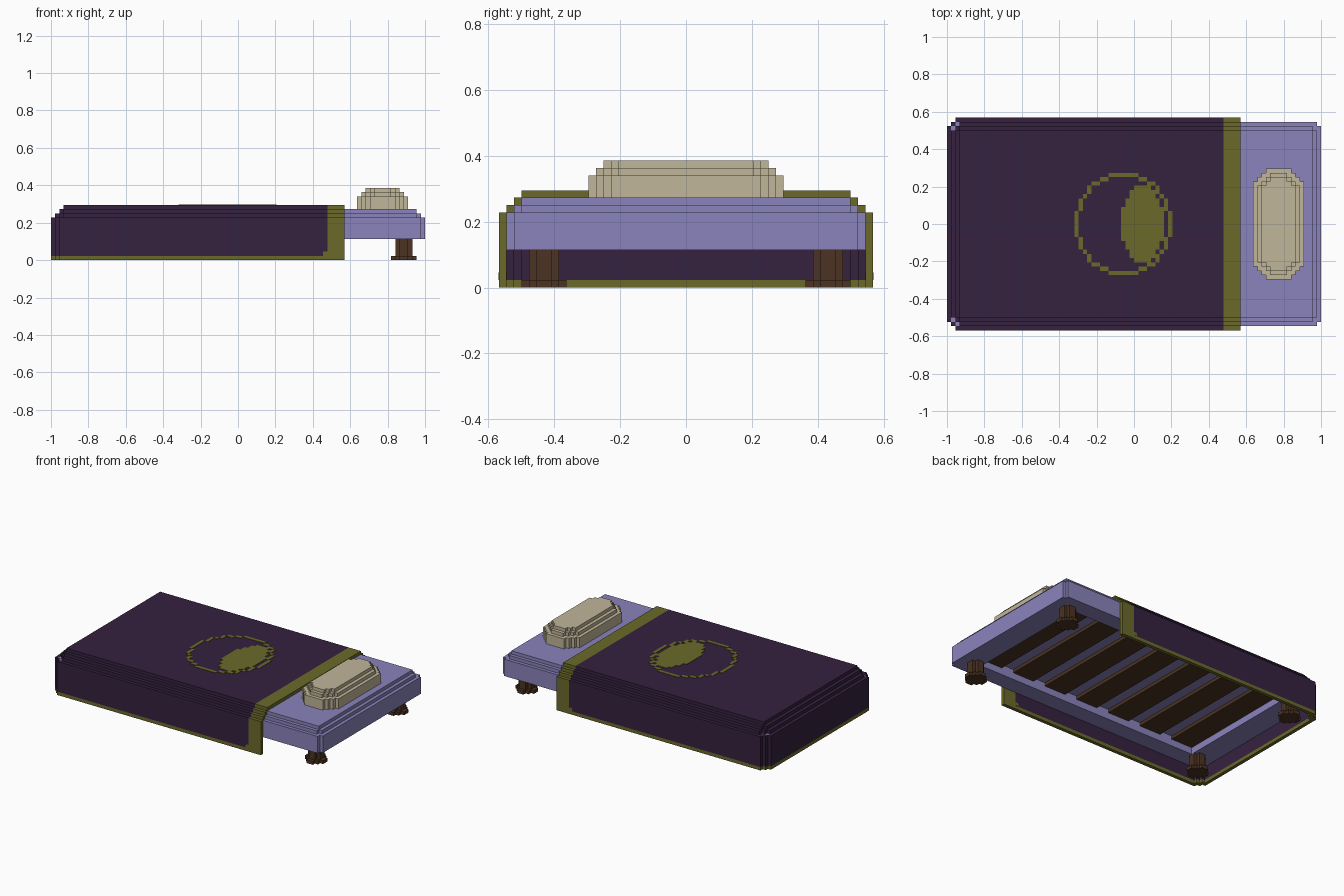
import bpy, bmesh

if "Cube" in bpy.data.objects:
    bpy.data.objects.remove(bpy.data.objects["Cube"])

V = 2 / 88  # block size; all part sizes below are counted in blocks


def material(name, rgb):
    lin = [((c / 255 + 0.055) / 1.055) ** 2.4 for c in rgb] + [1.0]
    m = bpy.data.materials.new(name)
    m.use_nodes = True
    m.diffuse_color = lin
    m.node_tree.nodes["Principled BSDF"].inputs["Base Color"].default_value = lin
    return m


PURPLE = material("dark_purple", (53, 33, 63))
OLIVE = material("olive", (107, 105, 42))
LILAC = material("lilac", (138, 131, 187))
CREAM = material("cream", (192, 182, 153))
BROWN = material("brown", (76, 51, 34))


# --- outlines with stair-stepped corners -------------------------------
def stairs(n):
    pts = []
    for i in range(n + 1):
        pts.append((i, n - i))
        if i < n:
            pts.append((i + 1, n - i))
    return pts


def left_end(x, h, n):
    q = stairs(n)
    return [(x + a, h - b) for a, b in reversed(q)] + [(x + a, b - h) for a, b in q]


def full(x0, x1, h, n, cy=0):
    right = [(x0 + x1 - x, -y) for x, y in left_end(x0, h, n)]
    return [(x, y + cy) for x, y in left_end(x0, h, n) + right]


def open_end(x0, x1, h, n):
    return [(x1, h)] + left_end(x0, h, n) + [(x1, -h)]


def u_wall(x0, x1, h, n, t):
    return open_end(x0, x1, h, n) + open_end(x0 + t, x1, h - t, n)[::-1]


def rect(x0, x1, y0, y1):
    return [(x0, y0), (x1, y0), (x1, y1), (x0, y1)]


def build(name, mat, slabs):
    """Each slab is (bottom, top, outline, optional hole outline)."""
    bm = bmesh.new()
    for z0, z1, *loops in slabs:
        edges = []
        for loop in loops:
            vs = [bm.verts.new((x * V, y * V, z0 * V)) for x, y in loop]
            edges += [bm.edges.new((vs[i - 1], vs[i])) for i in range(len(vs))]
        filled = bmesh.ops.triangle_fill(bm, edges=edges, use_beauty=True)["geom"]
        faces = [g for g in filled if isinstance(g, bmesh.types.BMFace)]
        new = bmesh.ops.extrude_face_region(bm, geom=faces, use_keep_orig=True)["geom"]
        bmesh.ops.translate(bm, vec=(0, 0, (z1 - z0) * V),
                            verts=[g for g in new if isinstance(g, bmesh.types.BMVert)])
    bmesh.ops.recalc_face_normals(bm, faces=bm.faces)
    me = bpy.data.meshes.new(name)
    bm.to_mesh(me)
    bm.free()
    me.materials.append(mat)
    ob = bpy.data.objects.new(name, me)
    bpy.context.collection.objects.link(ob)
    return ob


# --- mattress with recessed underside ----------------------------------
build("mattress", LILAC, [
    (5, 8, full(-43, 44, 24, 1), rect(-36, 37, -19, 19)),
    (8, 10, full(-43, 44, 24, 1)),
    (10, 11, full(-42, 43, 23, 1)),
    (11, 12, full(-41, 42, 22, 0)),
])

# --- slats under the mattress ------------------------------------------
build("slats", BROWN, [(7, 8, rect(x, x + 7, -19, 19)) for x in range(-36, 37, 11)])

# --- legs with wide feet -----------------------------------------------
for end, cx in (("head", 39), ("foot", -38)):
    for side, cy in (("left", 19), ("right", -19)):
        build(f"{end}_{side}_leg", BROWN, [
            (0, 1, full(cx - 3, cx + 3, 3, 2, cy)),
            (1, 8, full(cx - 2, cx + 2, 2, 1, cy)),
        ])

# --- blanket: hem, body and end band -----------------------------------
build("blanket_hem", OLIVE, [(0, 1, u_wall(-44, 21, 25, 2, 1))])
build("blanket", PURPLE, [
    (1, 10, u_wall(-44, 21, 25, 2, 1)),
    (10, 11, u_wall(-43, 21, 24, 2, 2)),
    (11, 12, u_wall(-42, 21, 23, 1, 2)),
    (12, 13, open_end(-41, 21, 22, 0)),
])
band = [(12, 13, rect(21, 25, -22, 22))]
for s in (-1, 1):
    for z0, z1, outer, inner in ((0, 10, 25, 24), (10, 11, 24, 22), (11, 12, 23, 21)):
        band.append((z0, z1, rect(21, 25, *sorted((s * outer, s * inner)))))
    # stepped corner between hem and band
    band.append((1, 2, rect(20, 21, *sorted((s * 25.05, s * 23.95)))))
build("blanket_band", OLIVE, band)

# --- emblem on the blanket: thin ring and oval --------------------------
def in_ring(i, j):
    return ((i + 3) / 11.5) ** 2 + ((j + 0.5) / 12) ** 2 <= 1


def in_oval(i, j):
    return ((i + 0.5 - 2) / 5) ** 2 + ((j + 0.5) / 9) ** 2 <= 1


cells = []
for i in range(-15, 10):
    for j in range(-13, 13):
        border = in_ring(i, j) and not all(
            in_ring(i + a, j + b) for a, b in ((1, 0), (-1, 0), (0, 1), (0, -1)))
        if border or in_oval(i, j):
            cells.append((12.95, 13.1, rect(i, i + 1, j, j + 1)))
build("blanket_emblem", OLIVE, cells)

# --- pillow -------------------------------------------------------------
build("pillow", CREAM, [
    (12, 15, full(28, 41 - 1, 13, 3)),
    (15, 16, full(29, 39, 12, 3)),
    (16, 17, full(30, 38, 11, 2)),
])
